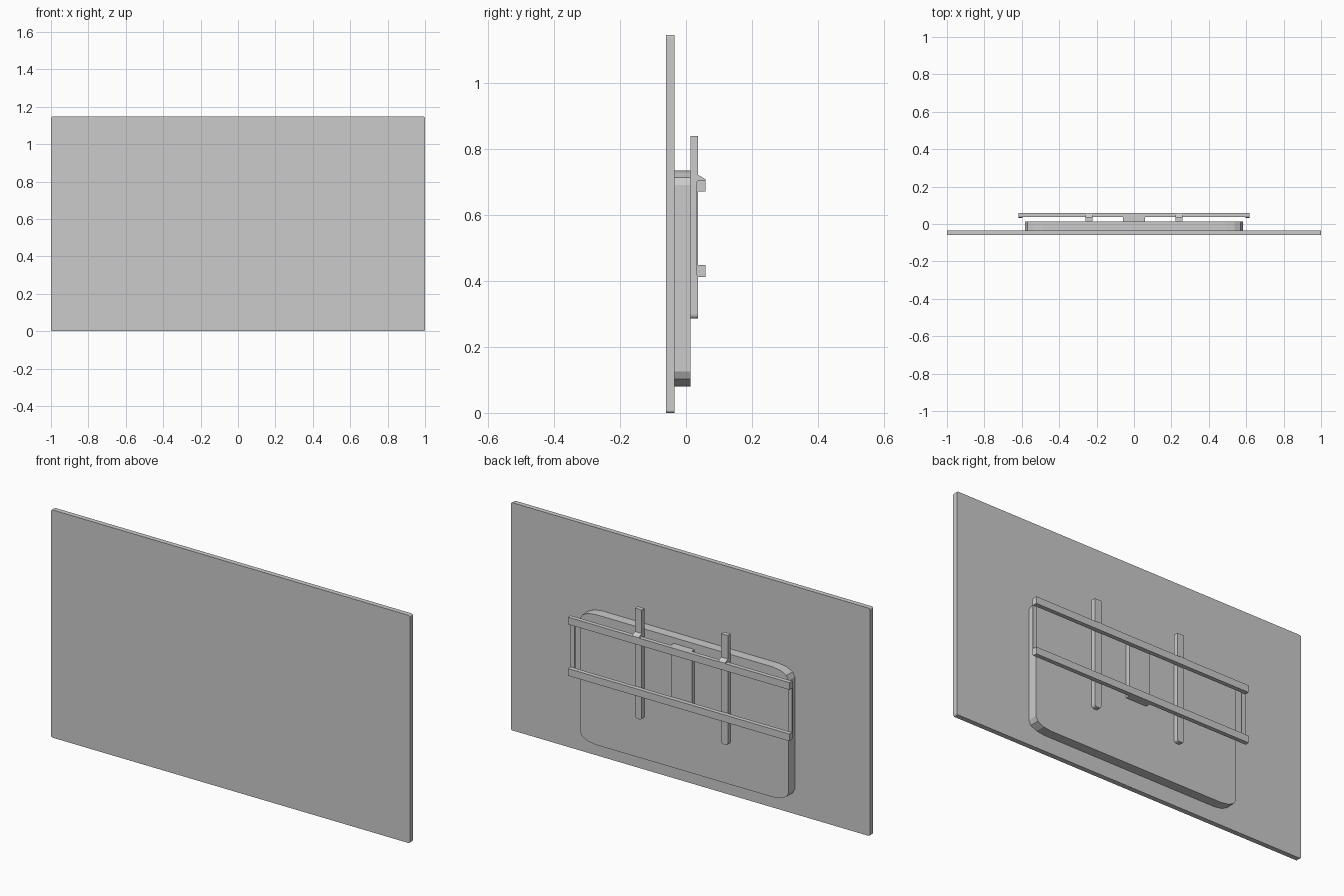
import bpy, bmesh, math

if "Cube" in bpy.data.objects:
    bpy.data.objects.remove(bpy.data.objects["Cube"])


def extrude(name, points, offset):
    """Solid made from a planar outline moved along an offset vector."""
    bm = bmesh.new()
    face = bm.faces.new([bm.verts.new(p) for p in points])
    grown = bmesh.ops.extrude_face_region(bm, geom=[face])["geom"]
    bmesh.ops.translate(bm, vec=offset, verts=[v for v in grown if isinstance(v, bmesh.types.BMVert)])
    bmesh.ops.recalc_face_normals(bm, faces=bm.faces)
    mesh = bpy.data.meshes.new(name)
    bm.to_mesh(mesh)
    bm.free()
    obj = bpy.data.objects.new(name, mesh)
    bpy.context.collection.objects.link(obj)
    return obj


def slab(name, x, y, z, rx=0, rz=0, steps=3, round_top=True):
    """Block between x, y, z ranges, with elliptical corners in the XZ outline."""
    pts = []
    for i, (sx, sz) in enumerate([(1, 1), (0, 1), (0, 0), (1, 0)]):
        if rx == 0 or (sz and not round_top):
            pts.append((x[sx], y[0], z[sz]))
            continue
        cx = x[sx] + (-rx if sx else rx)
        cz = z[sz] + (-rz if sz else rz)
        for k in range(steps + 1):
            a = math.pi / 2 * (i + k / steps)
            pts.append((cx + rx * math.cos(a), y[0], cz + rz * math.sin(a)))
    return extrude(name, pts, (0, y[1] - y[0], 0))


PANEL_BACK, HOUSING_BACK, BAR_BACK, RAIL_BACK = -0.035, 0.014, 0.037, 0.059

# Flat screen and the rounded housing behind it
slab("screen_panel", (-1, 1), (-0.06, PANEL_BACK), (0, 1.147), 0.008, 0.008)
slab("rear_housing", (-0.582, 0.582), (PANEL_BACK, HOUSING_BACK), (0.08, 0.736), 0.09, 0.045)

# Central mounting block
slab("mount_block", (-0.058, 0.058), (HOUSING_BACK, BAR_BACK), (0.412, 0.707))

# Wall bracket: two horizontal rails
for name, z in (("lower_rail", 0.412), ("upper_rail", 0.671)):
    slab(name, (-0.617, 0.617), (BAR_BACK, RAIL_BACK), (z, z + 0.036))

for side, s in (("left", -1), ("right", 1)):
    # Upright bar with rounded foot
    cx = s * 0.24
    slab(side + "_upright_bar", (cx - 0.019, cx + 0.019), (HOUSING_BACK, BAR_BACK),
         (0.286, 0.84), 0.012, 0.012, round_top=False)
    # Sloped hook that hangs over the upper rail
    hook = [(0.03, 0.722), (BAR_BACK, 0.722), (RAIL_BACK, 0.709), (RAIL_BACK, 0.706), (0.03, 0.706)]
    extrude(side + "_hook", [(cx - 0.019, y, z) for y, z in hook], (0.038, 0, 0))
    # Thin end strip joining the rails, with clipped inner corners
    strip = [(0.031, 0.419), (BAR_BACK, 0.412), (BAR_BACK, 0.707), (0.031, 0.7)]
    ex = s * 0.606
    extrude(side + "_end_strip", [(ex - 0.011, y, z) for y, z in strip], (0.022, 0, 0))
